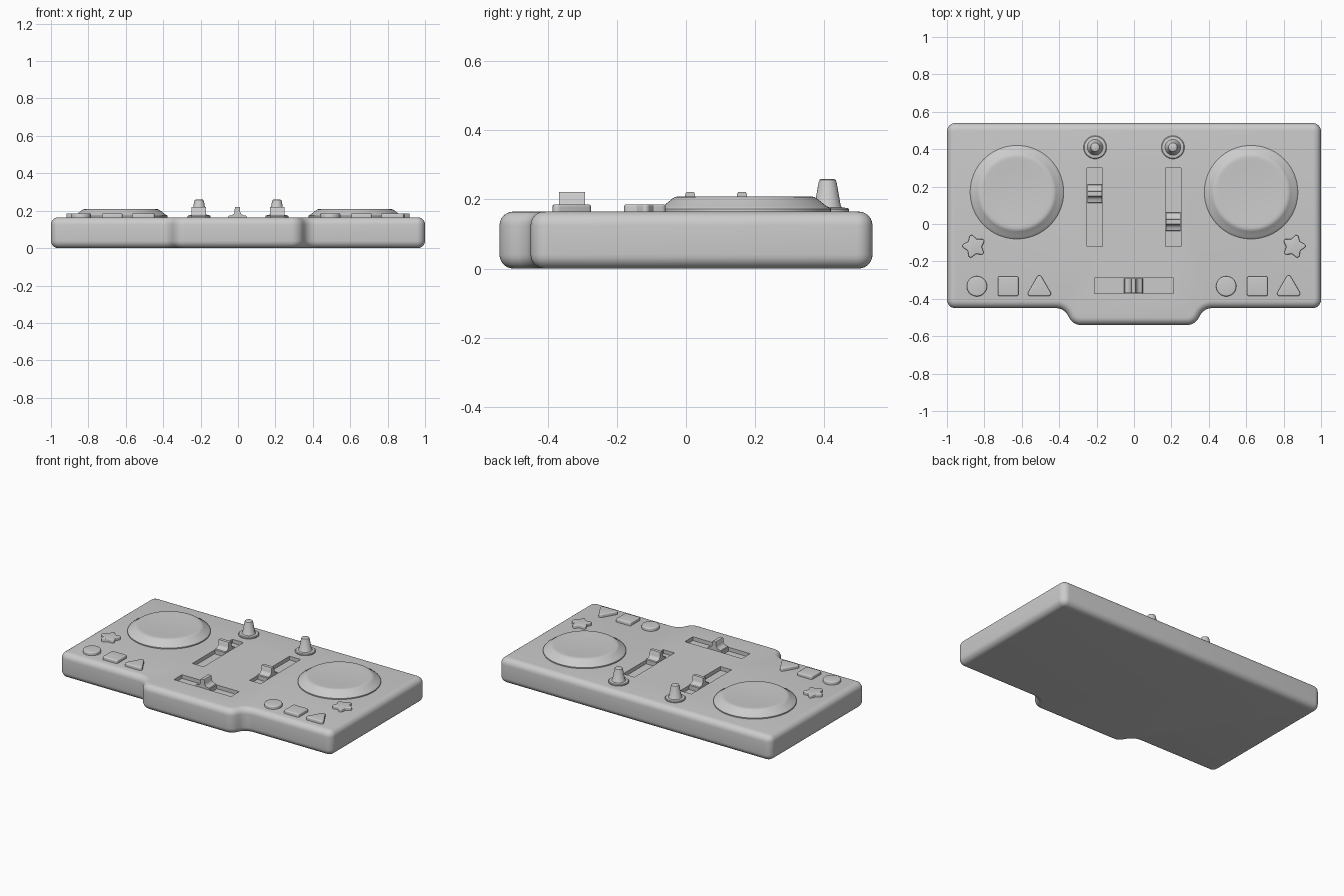
import bpy, bmesh, math
from mathutils import Vector

if "Cube" in bpy.data.objects:
    bpy.data.objects.remove(bpy.data.objects["Cube"])

TOP = 0.165


def finish(name, bm, angle=35):
    bmesh.ops.recalc_face_normals(bm, faces=bm.faces)
    me = bpy.data.meshes.new(name)
    bm.to_mesh(me)
    bm.free()
    ob = bpy.data.objects.new(name, me)
    bpy.context.collection.objects.link(ob)
    bpy.ops.object.select_all(action='DESELECT')
    ob.select_set(True)
    bpy.context.view_layer.objects.active = ob
    bpy.ops.object.shade_smooth_by_angle(angle=math.radians(angle))
    return ob


def rounded(corners, seg=8):
    """Outline (counter-clockwise) from (x, y, radius) corners, each replaced by an arc."""
    out, n = [], len(corners)
    for i, (x, y, r) in enumerate(corners):
        p = Vector((x, y))
        a = (Vector(corners[i - 1][:2]) - p).normalized()
        b = (Vector(corners[(i + 1) % n][:2]) - p).normalized()
        half = a.angle(b) / 2
        c = p + (a + b).normalized() * r / math.sin(half)
        s = p + a * r / math.tan(half) - c
        e = p + b * r / math.tan(half) - c
        turn = s.angle(e) * (1 if s.x * e.y - s.y * e.x > 0 else -1)
        start = math.atan2(s.y, s.x)
        for k in range(seg + 1):
            t = start + turn * k / seg
            out.append(c + r * Vector((math.cos(t), math.sin(t))))
    return out


def inset(pts, d):
    res, n = [], len(pts)
    for i, p in enumerate(pts):
        u = (p - pts[i - 1]).normalized()
        v = (pts[(i + 1) % n] - p).normalized()
        n1, n2 = Vector((-u.y, u.x)), Vector((-v.y, v.x))
        res.append(p + (n1 + n2) * d / (1 + n1.dot(n2)))
    return res


def slab(name, pts, z0, z1, r, both=False, seg=6):
    """Prism with a rounded top rim, and optionally a rounded bottom rim."""
    arc = [(r * (1 - math.cos(k * math.pi / 2 / seg)), z1 - r + r * math.sin(k * math.pi / 2 / seg))
           for k in range(seg + 1)]
    low = [(d, z0 + z1 - z) for d, z in reversed(arc)] if both else [(0, z0)]
    bm = bmesh.new()
    rings = [[bm.verts.new((p.x, p.y, z)) for p in inset(pts, d)] for d, z in low + arc]
    n = len(pts)
    for a, b in zip(rings, rings[1:]):
        for i in range(n):
            bm.faces.new((a[i], a[(i + 1) % n], b[(i + 1) % n], b[i]))
    bm.faces.new(rings[0])
    bm.faces.new(rings[-1])
    return finish(name, bm)


def lathe(name, profile, x, y, n=64):
    """Turned part from (radius, z) points, capped at both ends."""
    bm = bmesh.new()
    rings = [[bm.verts.new((x + r * math.cos(2 * math.pi * i / n), y + r * math.sin(2 * math.pi * i / n), z))
              for i in range(n)] for r, z in profile]
    for a, b in zip(rings, rings[1:]):
        for i in range(n):
            bm.faces.new((a[i], a[(i + 1) % n], b[(i + 1) % n], b[i]))
    bm.faces.new(rings[0])
    bm.faces.new(rings[-1])
    return finish(name, bm)


def circle(x, y, r, n=40):
    return [Vector((x + r * math.cos(2 * math.pi * i / n), y + r * math.sin(2 * math.pi * i / n)))
            for i in range(n)]


# Body: wide slab with a front bulge
body = slab("body", rounded([
    (-1, 0.54, 0.045), (-1, -0.45, 0.045), (-0.375, -0.45, 0.07), (-0.325, -0.54, 0.07),
    (0.325, -0.54, 0.07), (0.375, -0.45, 0.07), (1, -0.45, 0.045), (1, 0.54, 0.045)]),
    0, TOP, 0.04, both=True)

# Recessed slider slots
SLOTS = [(-0.21, 0.09, 0.082, 0.42), (0.21, 0.09, 0.082, 0.42), (0, -0.33, 0.42, 0.085)]
for x, y, w, d in SLOTS:
    bpy.ops.mesh.primitive_cube_add(size=1, location=(x, y, TOP))
    cut = bpy.context.object
    cut.scale = (w, d, 0.05)
    cut.hide_render = True
    bpy.context.view_layer.update()
    mod = body.modifiers.new("slot", 'BOOLEAN')
    mod.object, mod.operation, mod.solver = cut, 'DIFFERENCE', 'EXACT'
    bpy.context.view_layer.objects.active = body
    bpy.ops.object.modifier_apply(modifier=mod.name)
    bpy.data.objects.remove(cut)


# Slider caps: low foot flaring up into a thin grip ridge
def slider(name, x, y, along_x):
    half = [(0.05, 0.13), (0.05, 0.168), (0.046, 0.173), (0.03, 0.176), (0.02, 0.183),
            (0.015, 0.193), (0.014, 0.217), (0.011, 0.221)]
    prof = half + [(-s, z) for s, z in reversed(half)]
    bm = bmesh.new()
    ends = []
    for w in (-0.038, 0.038):
        ends.append([bm.verts.new((x + s, y + w, z) if along_x else (x + w, y + s, z)) for s, z in prof])
    a, b = ends
    n = len(prof)
    for i in range(n):
        bm.faces.new((a[i], a[(i + 1) % n], b[(i + 1) % n], b[i]))
    bm.faces.new(a)
    bm.faces.new(b)
    finish(name, bm)


slider("left_slider", -0.21, 0.162, False)
slider("right_slider", 0.21, 0.012, False)
slider("cross_slider", -0.003, -0.33, True)

for side, sx in (("left", -1), ("right", 1)):
    # Jog wheel with a shallow dished top
    lathe(side + "_jog_wheel", [(0.25, 0.155), (0.25, 0.172), (0.247, 0.176), (0.236, 0.181), (0.21, 0.202),
                                (0.202, 0.207), (0.192, 0.209), (0.18, 0.209), (0.14, 0.206), (0.07, 0.204),
                                (0.01, 0.203)], sx * 0.626, 0.17, 96)
    # Knob on a thin collar
    lathe(side + "_knob", [(0.062, 0.155), (0.062, 0.171), (0.058, 0.175), (0.042, 0.177), (0.038, 0.182),
                           (0.026, 0.25), (0.023, 0.257), (0.017, 0.26)], sx * 0.208, 0.41, 40)
    # Star button
    star = []
    for k in range(10):
        t = math.radians((33 if sx < 0 else 3) + 36 * k)
        r, f = (0.074, 0.012) if k % 2 == 0 else (0.041, 0.008)
        star.append((sx * 0.855 + r * math.cos(t), -0.12 + r * math.sin(t), f))
    slab(side + "_star_button", rounded(star, 5), 0.155, 0.186, 0.006, seg=4)
    # Row of circle, square and triangle buttons (repeated, not mirrored)
    x = -0.84 if sx < 0 else 0.493
    y = -0.333
    slab(side + "_round_button", circle(x, y, 0.054), 0.155, 0.186, 0.008, seg=4)
    q = x + 0.167
    slab(side + "_square_button", rounded([(q + i * 0.055, y + j * 0.053, 0.01) for i, j in
                                           ((-1, -1), (1, -1), (1, 1), (-1, 1))]), 0.155, 0.186, 0.008, seg=4)
    t = x + 0.334
    slab(side + "_triangle_button", rounded([(t - 0.072, y - 0.053, 0.014), (t + 0.072, y - 0.053, 0.014),
                                             (t, y + 0.072, 0.014)]), 0.155, 0.186, 0.008, seg=4)
